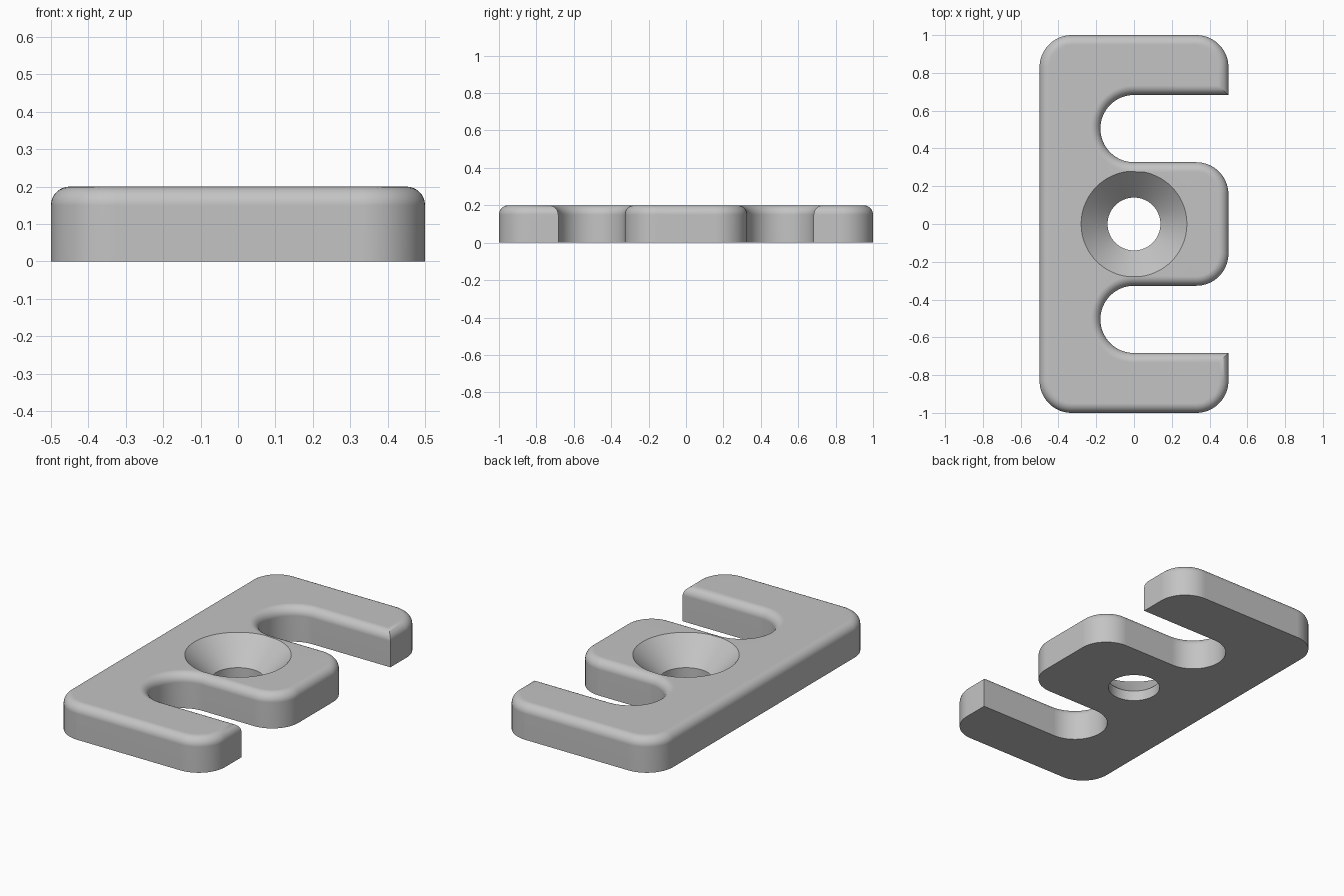
import bpy
import bmesh
from math import cos, sin, pi, radians

if "Cube" in bpy.data.objects:
    bpy.data.objects.remove(bpy.data.objects["Cube"])

HALF_X, HALF_Y, HEIGHT = 0.5, 1.0, 0.2
CORNER = 0.17                      # corner radius of the outline
SLOT_Y, SLOT_R = 0.505, 0.178      # slot centre line and radius
FILLET, STEPS = 0.05, 8            # rounded top edge
HOLE_R, SINK_R, SINK_Z = 0.14, 0.28, 0.06


def arc(cx, cy, r, start, end, n=14):
    angles = [radians(start + (end - start) * i / n) for i in range(n + 1)]
    return [(cx + r * cos(a), cy + r * sin(a)) for a in angles]


def outline(d):
    """Plate outline inset by d; the front half is mirrored to the back."""
    right = HALF_X - CORNER
    front = -HALF_Y + CORNER
    r = CORNER - d
    half = arc(-right, front, r, 180, 270)
    half += arc(right, front, r, 270, 360)
    half.append((HALF_X - d, -SLOT_Y - SLOT_R - d))           # sharp arm tip
    half += arc(0, -SLOT_Y, SLOT_R + d, 270, 90, 32)          # slot end
    half += arc(right, -SLOT_Y + SLOT_R + CORNER, r, 270, 360)  # tongue corner
    return half + [(x, -y) for x, y in reversed(half)]


def add_ring(bm, points, z):
    return [bm.verts.new((x, y, z)) for x, y in points]


def loft(bm, rings):
    for low, high in zip(rings, rings[1:]):
        for i in range(len(low)):
            j = (i + 1) % len(low)
            bm.faces.new((low[i], low[j], high[j], high[i]))


def cap(bm, outer, inner, up):
    """Flat face between the outline and the hole."""
    edges = [bm.edges.get((ring[i - 1], ring[i]))
             for ring in (outer, inner) for i in range(len(ring))]
    bmesh.ops.triangle_fill(bm, edges=edges, use_beauty=True, normal=(0, 0, up))


bm = bmesh.new()

# Outer wall and rounded top edge
levels = [(0, 0)]
for i in range(STEPS + 1):
    a = pi / 2 * i / STEPS
    levels.append((FILLET * (1 - cos(a)), HEIGHT - FILLET * (1 - sin(a))))
wall = [add_ring(bm, outline(d), z) for d, z in levels]
loft(bm, wall)

# Countersunk screw hole
hole = [add_ring(bm, arc(0, 0, r, 0, 360, 64)[:-1], z)
        for r, z in ((SINK_R, HEIGHT), (HOLE_R, SINK_Z), (HOLE_R, 0))]
loft(bm, hole)

# Top and bottom faces
cap(bm, wall[-1], hole[0], 1)
cap(bm, wall[0], hole[-1], -1)
bmesh.ops.recalc_face_normals(bm, faces=bm.faces)

mesh = bpy.data.meshes.new("slotted_plate")
bm.to_mesh(mesh)
bm.free()
plate = bpy.data.objects.new("slotted_plate", mesh)
bpy.context.collection.objects.link(plate)

# Plain grey material
grey = bpy.data.materials.new("grey")
grey.use_nodes = True
colour = (0.55, 0.55, 0.55, 1)
grey.diffuse_color = colour
grey.node_tree.nodes["Principled BSDF"].inputs["Base Color"].default_value = colour
mesh.materials.append(grey)

# Smooth shading with sharp rims, flat faces kept flat
bpy.ops.object.select_all(action='DESELECT')
plate.select_set(True)
bpy.context.view_layer.objects.active = plate
bpy.ops.object.shade_smooth_by_angle(angle=radians(30))
weighted = plate.modifiers.new("weighted_normals", 'WEIGHTED_NORMAL')
weighted.keep_sharp = True
